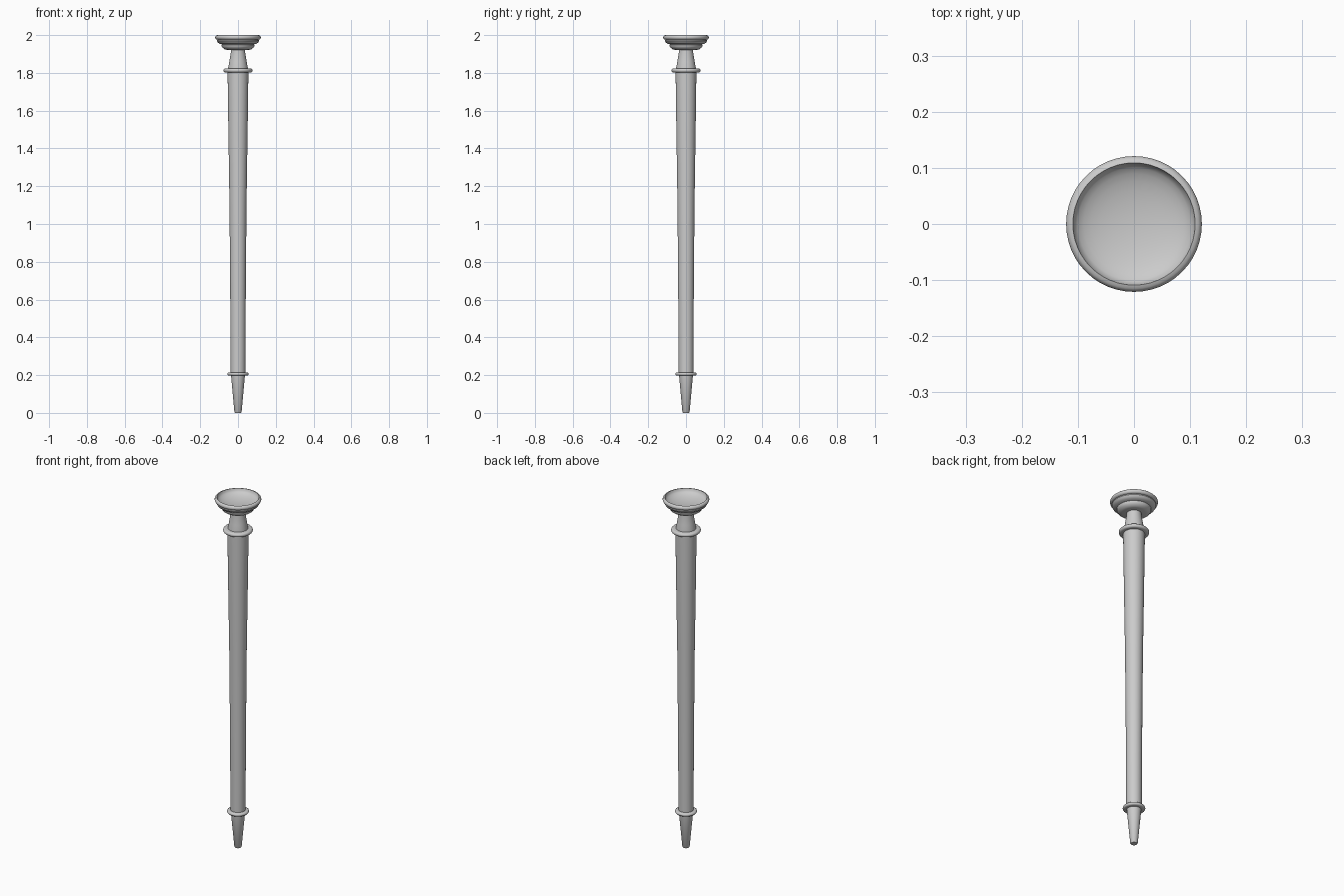
import bpy, bmesh, math

if "Cube" in bpy.data.objects:
    bpy.data.objects.remove(bpy.data.objects["Cube"])

SEG = 48

def lathe(name, profile):
    """Revolve (radius, z) points around z; radius 0 makes a pole."""
    bm = bmesh.new()
    rings = []
    for r, z in profile:
        if r == 0:
            rings.append([bm.verts.new((0, 0, z))])
        else:
            rings.append([bm.verts.new((r * math.cos(2 * math.pi * i / SEG),
                                        r * math.sin(2 * math.pi * i / SEG), z))
                          for i in range(SEG)])
    for a, b in zip(rings, rings[1:]):
        for i in range(SEG):
            j = (i + 1) % SEG
            quad = [a[i % len(a)], a[j % len(a)], b[j % len(b)], b[i % len(b)]]
            bm.faces.new(list(dict.fromkeys(quad)))
    bmesh.ops.recalc_face_normals(bm, faces=bm.faces)
    me = bpy.data.meshes.new(name)
    bm.to_mesh(me)
    bm.free()
    ob = bpy.data.objects.new(name, me)
    bpy.context.collection.objects.link(ob)
    bpy.ops.object.select_all(action='DESELECT')
    ob.select_set(True)
    bpy.context.view_layer.objects.active = ob
    bpy.ops.object.shade_smooth_by_angle(angle=math.radians(40))
    return ob

def bead(r, z, h, n=6):
    """Half-round moulding profile, bulging out to radius r, centred at z."""
    return [(r - h / 2 + h / 2 * math.cos(t), z + h / 2 * math.sin(t))
            for t in (math.pi * (k / n - 0.5) for k in range(n + 1))]

# Tapered foot
lathe("foot", [(0, 0), (0.016, 0), (0.019, 0.004), (0.037, 0.2), (0, 0.2)])

# Long tapered shaft
lathe("shaft", [(0, 0.2), (0.039, 0.2), (0.041, 0.6), (0.045, 1.1),
                (0.051, 1.5), (0.055, 1.8), (0.055, 1.812), (0, 1.812)])

# Collar rings at both ends of the shaft
for name, r, z, h in (("lower_collar", 0.057, 0.206, 0.018),
                      ("upper_collar", 0.077, 1.813, 0.022)):
    lathe(name, [(0, z - h / 2)] + bead(r, z, h) + [(0, z + h / 2)])

# Neck between the collar and the head
lathe("neck", [(0, 1.81), (0.053, 1.81), (0.052, 1.825), (0.046, 1.86),
               (0.037, 1.915), (0.037, 1.94), (0, 1.94)])

# Stepped head with a dished top
dish = [(0.108 * math.cos(t), 1.995 - 0.035 * math.sin(t))
        for t in (math.pi / 2 * k / 8 for k in range(1, 8))]
lathe("head", [(0, 1.922), (0.06, 1.922), (0.07, 1.925), (0.08, 1.932),
               (0.087, 1.942), (0.087, 1.948), (0.083, 1.951),
               (0.098, 1.954), (0.107, 1.961), (0.112, 1.969), (0.111, 1.974),
               (0.107, 1.976)] + bead(0.121, 1.988, 0.024) + dish + [(0, 1.96)])
